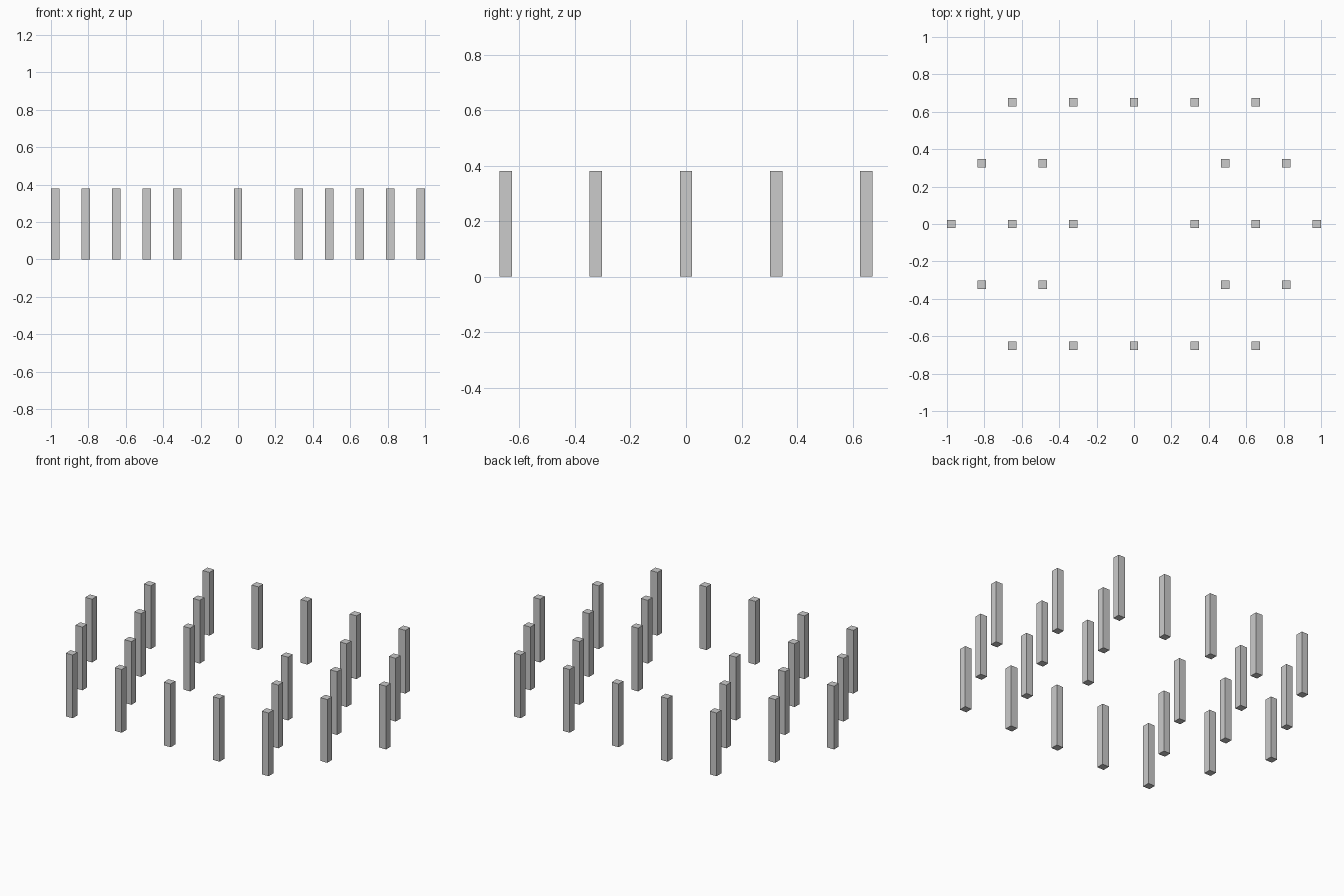
import bpy

if "Cube" in bpy.data.objects:
    bpy.data.objects.remove(bpy.data.objects["Cube"])

W, H = 0.045, 0.38          # post width and height
DX, DY = 0.3258, 0.325      # spacing within a row, spacing between rows


def post(x, y, name):
    bpy.ops.mesh.primitive_cube_add(size=1, location=(x, y, H / 2))
    ob = bpy.context.object
    ob.name = name
    ob.scale = (W, W, H)
    bpy.ops.object.transform_apply(location=False, rotation=False, scale=True)


# Staggered rows of square posts: row index -> column positions
rows = {
    2: (-2, -1, 0, 1, 2),
    1: (-2.5, -1.5, 1.5, 2.5),
    0: (-3, -2, -1, 1, 2, 3),
}
for r, cols in rows.items():
    for side in ((1, -1) if r else (1,)):
        for i, c in enumerate(cols):
            post(c * DX, side * r * DY, f"post_row{side * r}_{i + 1}")
